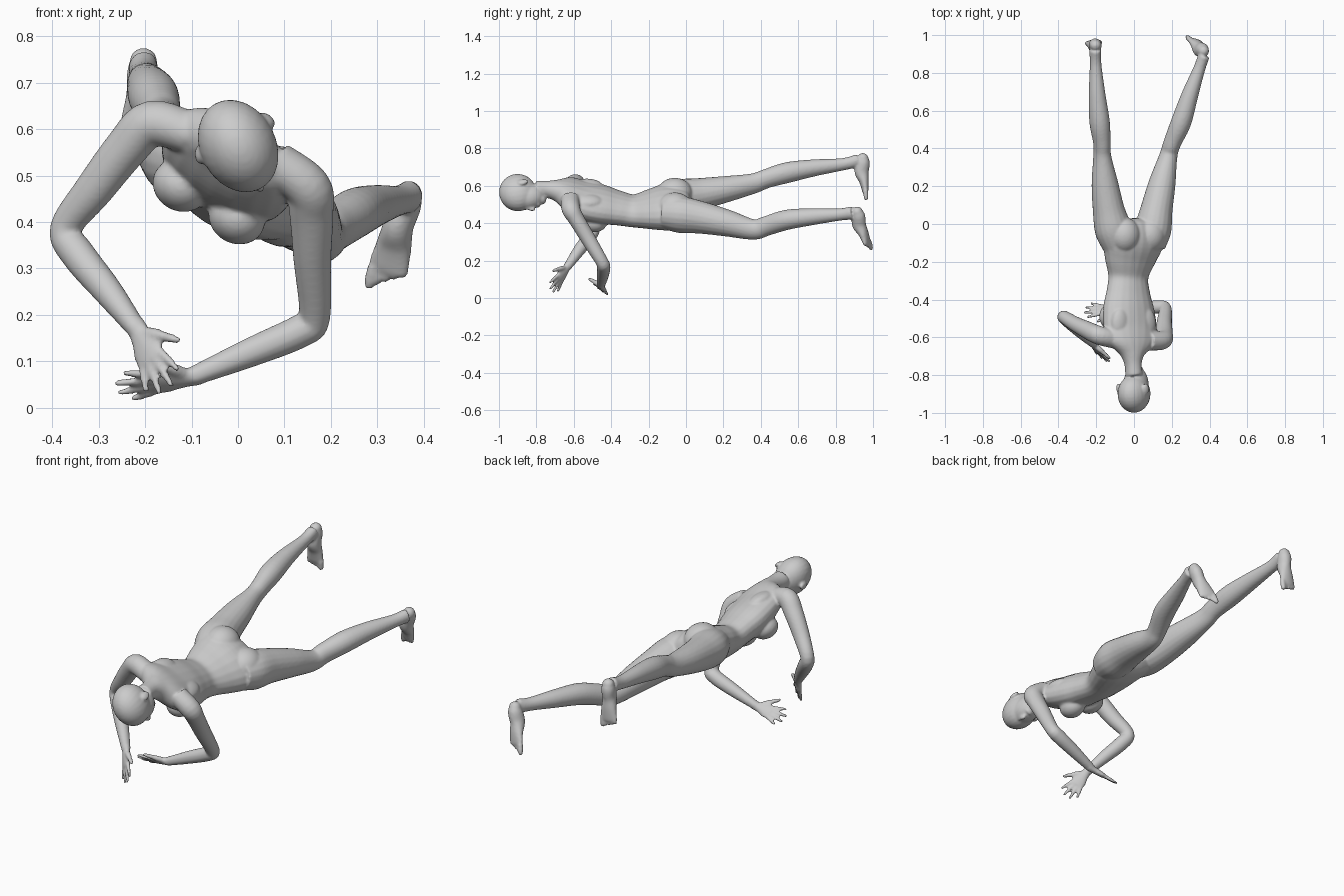
import bpy, bmesh
from mathutils import Vector as V, Matrix
from math import sin, cos, pi

bm = bmesh.new()


def frame(side, fwd, up, c, r):
    """Matrix from three axes, a centre and three radii."""
    m = Matrix((V(side).normalized() * r[0], V(fwd).normalized() * r[1],
                V(up).normalized() * r[2])).transposed().to_4x4()
    m.translation = V(c)
    return m


def ball(c, r, axes=((1, 0, 0), (0, 1, 0), (0, 0, 1))):
    r = r if isinstance(r, tuple) else (r, r, r)
    bmesh.ops.create_uvsphere(bm, u_segments=24, v_segments=16, radius=1,
                              matrix=frame(*axes, c, r))


def spline(pts, n=5):
    """Catmull-Rom through rows of numbers."""
    p = [pts[0]] + list(pts) + [pts[-1]]
    out = []
    for i in range(1, len(p) - 2):
        for k in range(n):
            t = k / n
            out.append([.5 * (2 * b + (c - a) * t + (2 * a - 5 * b + 4 * c - d) * t * t
                              + (3 * b - a - 3 * c + d) * t ** 3)
                        for a, b, c, d in zip(*p[i - 1:i + 3])])
    return out + [list(pts[-1])]


def loft(pts, side, seg=20):
    """Elliptical tube: rows of x, y, z, half width along side, half thickness."""
    rows = spline(pts)
    rings = []
    for i, q in enumerate(rows):
        t = (V(rows[min(i + 1, len(rows) - 1)][:3]) - V(rows[max(i - 1, 0)][:3])).normalized()
        n = t.cross(V(side)).normalized()
        s = n.cross(t)
        rings.append([bm.verts.new(V(q[:3]) + s * q[3] * cos(2 * pi * k / seg)
                                   + n * q[4] * sin(2 * pi * k / seg)) for k in range(seg)])
    for a, b in zip(rings, rings[1:]):
        for k in range(seg):
            j = (k + 1) % seg
            bm.faces.new((a[k], a[j], b[j], b[k]))
    bm.faces.new(rings[0][::-1])
    bm.faces.new(rings[-1])


def digit(a, b, r0, r1):
    """Rounded finger or toe."""
    d = V(b) - V(a)
    side = d.orthogonal()
    loft([(*a, r0, r0), (*((V(a) + V(b)) / 2), r0, r0), (*b, r1, r1)], side, 10)
    ball(b, r1)


def hand(wrist, d, a):
    """Hand from the wrist along d, thumb toward a."""
    w, d = V(wrist), V(d).normalized()
    a = (V(a) - d * V(a).dot(d)).normalized()
    loft([(*(w - d * .02), .022, .019), (*(w + d * .02), .026, .017),
          (*(w + d * .055), .037, .015), (*(w + d * .085), .037, .012)], a)
    for k, ln in enumerate((.068, .08, .075, .058)):
        s = (1.5 - k)
        base = w + d * (.082 - .003 * s * s) + a * s * .018
        digit(base, base + (d + a * s * .2).normalized() * ln, .0095, .0075)
    digit(w + d * .02 + a * .02, w + d * .055 + a * .052, .014, .011)
    digit(w + d * .055 + a * .052, w + d * .085 + a * .078, .011, .008)


def foot(ankle, heel, ball_pt, side, big):
    """Foot from heel to toes; big is +1 or -1 for the big-toe side."""
    s, h, b, k = V(side).normalized(), V(heel), V(ball_pt), V(ankle)
    d = (b - h).normalized()
    up = d.cross(s).normalized()
    if up.y > 0:
        up = -up
    loft([(*(h - d * .005), .024, .022), (*(h + d * .03), .034, .036),
          (*(h + d * .08 + up * .012), .033, .038), (*(h + d * .13 + up * .003), .040, .026),
          (*b, .046, .017), (*(b + d * .015), .043, .013)], s)
    ball(h + d * .01, .03)
    for i in range(5):
        o = s * big * (.034 - .0175 * i)
        r = .014 if i == 0 else .0105
        digit(b + o, b + o + d * (.042 - .006 * i), r, r * .85)


# torso, rolled so its left side hangs lower
left, back = V((.86, 0, -.5)), V((.5, 0, .86))
loft([(0, -.80, .58, .046, .048), (-.005, -.74, .58, .046, .047), (-.008, -.69, .575, .07, .056),
      (-.012, -.63, .56, .14, .068), (-.02, -.55, .525, .155, .083), (-.028, -.45, .50, .148, .088),
      (-.03, -.36, .48, .125, .08), (-.03, -.28, .466, .115, .078), (-.02, -.19, .475, .148, .092),
      (-.005, -.09, .488, .178, .105), (-.005, 0, .485, .15, .085), (-.005, .03, .485, .09, .04)], left)
hip = V((-.002, -.06, .488))
chest = V((-.03, -.49, .5))
for sg in (-1, 1):
    # buttocks, breasts, shoulder blades
    ball(hip + left * .078 * sg + back * .038, (.085, .095, .082), (left, (0, 1, 0), back))
    ball(chest + left * .07 * sg - back * .066, (.063, .07, .055), (left, (0, 1, 0), back))
    ball(chest + left * .08 * sg + back * .055 + V((0, -.04, .01)), (.055, .085, .035),
         (left, (0, 1, 0), back))

# head turned toward its left
f = V((.45, .2, -.86)).normalized()
u = (V((0, -1, 0)) - f * V((0, -1, 0)).dot(f)).normalized()
l = u.cross(f)
ax = (l, f, u)


def at(s, fw, up):
    return V((.002, -.893, .56)) + l * s + f * fw + u * up


ball(at(0, -.005, .005), (.082, .105, .1), ax)
ball(at(0, .03, -.045), (.064, .072, .09), ax)
ball(at(0, .062, -.112), (.03, .026, .024), ax)
ball(at(0, .105, -.05), (.011, .016, .018), ax)
ball(at(0, .088, -.086), (.022, .014, .012), ax)
digit(at(0, .092, -.015), at(0, .108, -.045), .009, .009)
for sg in (-1, 1):
    ball(at(.083 * sg, -.02, -.025), (.01, .02, .03), (l + f * -.4 * sg, f + l * .4 * sg, u))

# arms
loft([(-.10, -.61, .59, .05, .045), (-.185, -.59, .612, .05, .05), (-.24, -.565, .56, .047, .047),
      (-.31, -.53, .47, .04, .042), (-.372, -.492, .385, .034, .034), (-.345, -.515, .33, .037, .037),
      (-.28, -.575, .25, .032, .032), (-.215, -.635, .165, .022, .021)], (.3, 1, .1))
hand((-.215, -.635, .165), (.35, -.5, -.75), (.7, -.4, .6))
loft([(.08, -.62, .53, .05, .045), (.15, -.615, .475, .05, .05), (.158, -.585, .42, .043, .048),
      (.16, -.525, .32, .04, .041), (.165, -.45, .195, .034, .034), (.135, -.44, .165, .036, .036),
      (.03, -.445, .12, .032, .032), (-.1, -.455, .066, .022, .021)], (.1, 1, .3))
hand((-.1, -.455, .066), (-1, 0, -.15), (0, -.75, .6))

# legs
loft([(-.085, -.12, .525, .08, .08), (-.11, -.03, .54, .098, .095), (-.135, .08, .557, .084, .085),
      (-.155, .22, .583, .07, .07), (-.168, .36, .612, .047, .055), (-.17, .43, .638, .046, .052),
      (-.182, .54, .67, .054, .056), (-.195, .68, .695, .045, .046), (-.203, .84, .715, .031, .033),
      (-.205, .92, .735, .031, .036)], (1, 0, -.3))
foot((-.205, .9, .72), (-.203, .945, .755), (-.215, .958, .575), (1, .05, 0), 1)
loft([(.085, -.12, .45, .08, .08), (.10, -.03, .445, .098, .098), (.12, .08, .43, .085, .087),
      (.15, .22, .40, .071, .072), (.182, .36, .366, .048, .055), (.203, .43, .385, .047, .053),
      (.25, .54, .418, .054, .054), (.295, .68, .435, .045, .045), (.345, .82, .446, .032, .033),
      (.37, .89, .455, .031, .036)], (1, -.3, -.2))
foot((.365, .88, .445), (.37, .913, .468), (.325, .965, .305), (.93, -.36, 0), -1)

bmesh.ops.recalc_face_normals(bm, faces=bm.faces)
mesh = bpy.data.meshes.new("body")
bm.to_mesh(mesh)
bm.free()
body = bpy.data.objects.new("body", mesh)
bpy.context.collection.objects.link(body)

# fuse the parts into one smooth skin
rm = body.modifiers.new("fuse", 'REMESH')
rm.mode = 'VOXEL'
rm.voxel_size = .006
rm.use_smooth_shade = True
sm = body.modifiers.new("soften", 'SMOOTH')
sm.factor = .5
sm.iterations = 6
